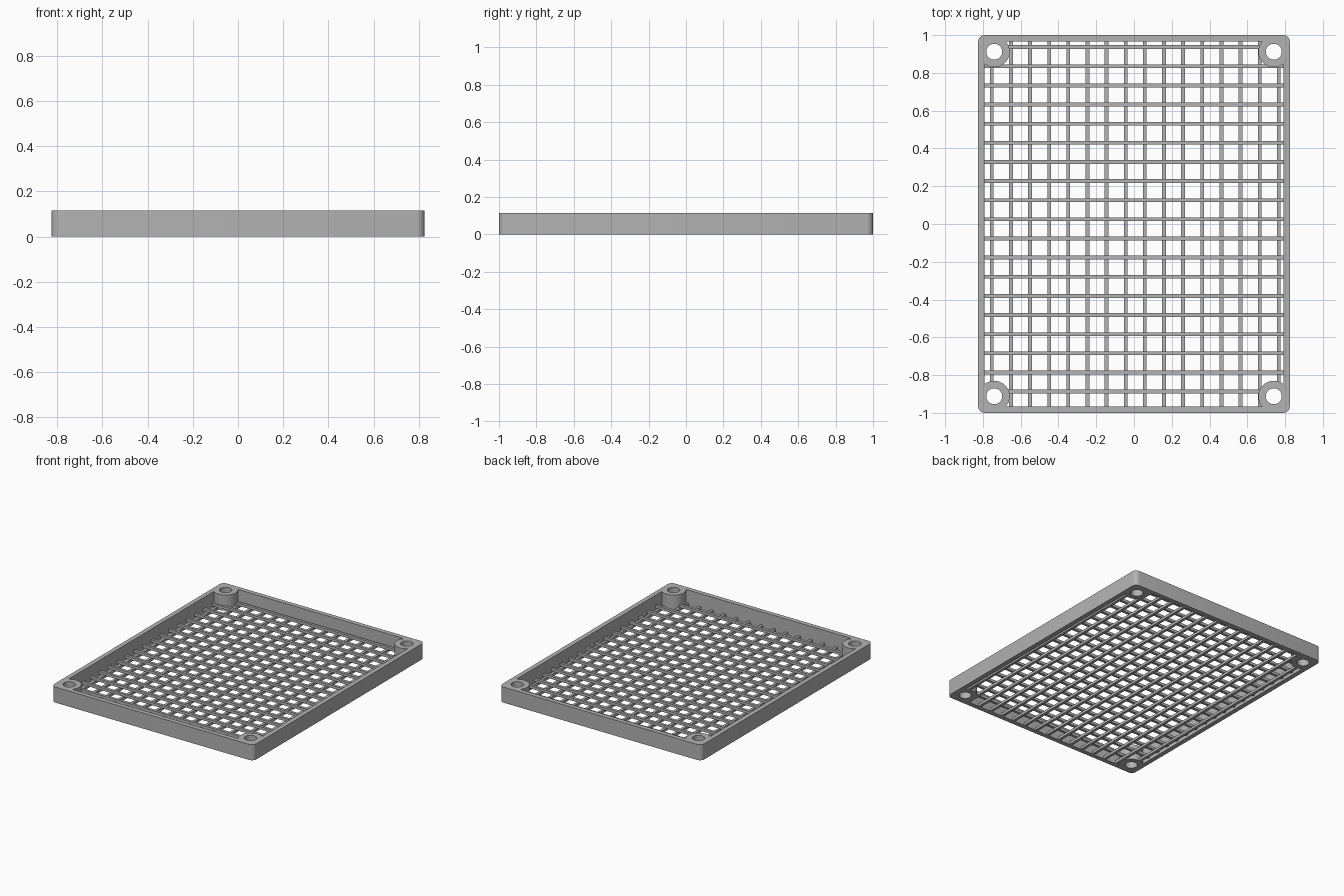
import bpy, bmesh, math

cube = bpy.data.objects.get("Cube")
if cube:
    bpy.data.objects.remove(cube, do_unlink=True)

HX, HY, HEIGHT = 0.825, 1.0, 0.115
WALL, CORNER = 0.034, 0.035
BOSS_X, BOSS_Y, BOSS_R, HOLE_R = 0.74, 0.912, 0.082, 0.042
BAR, PITCH = 0.02, 0.1013

grey = bpy.data.materials.new("plain grey")
grey.use_nodes = True
colour = (0.45, 0.45, 0.45, 1)
grey.diffuse_color = colour
grey.node_tree.nodes["Principled BSDF"].inputs["Base Color"].default_value = colour


def add_object(name, bm):
    bmesh.ops.recalc_face_normals(bm, faces=bm.faces)
    mesh = bpy.data.meshes.new(name)
    bm.to_mesh(mesh)
    bm.free()
    mesh.materials.append(grey)
    obj = bpy.data.objects.new(name, mesh)
    bpy.context.collection.objects.link(obj)
    bpy.ops.object.select_all(action='DESELECT')
    obj.select_set(True)
    bpy.context.view_layer.objects.active = obj
    bpy.ops.object.shade_smooth_by_angle(angle=math.radians(30))


def tube(bm, outer, inner):
    """Upright tube between two matching closed outlines."""
    rings = [[bm.verts.new((x, y, z)) for x, y in loop]
             for loop, z in ((outer, 0), (outer, HEIGHT), (inner, HEIGHT), (inner, 0))]
    n = len(outer)
    for r in range(4):
        a, b = rings[r], rings[(r + 1) % 4]
        for i in range(n):
            j = (i + 1) % n
            bm.faces.new((a[i], a[j], b[j], b[i]))


def rounded_rect(hx, hy, radius, steps=5):
    points = []
    for k, (sx, sy) in enumerate(((1, 1), (-1, 1), (-1, -1), (1, -1))):
        for s in range(steps + 1):
            a = math.pi / 2 * (k + s / steps)
            points.append((sx * (hx - radius) + radius * math.cos(a),
                           sy * (hy - radius) + radius * math.sin(a)))
    return points


def circle(cx, cy, r, n=40):
    return [(cx + r * math.cos(math.tau * i / n), cy + r * math.sin(math.tau * i / n))
            for i in range(n)]


def box(bm, x0, x1, y0, y1, z0, z1):
    verts = bmesh.ops.create_cube(bm, size=1)["verts"]
    bmesh.ops.scale(bm, vec=(x1 - x0, y1 - y0, z1 - z0), verts=verts)
    bmesh.ops.translate(bm, vec=((x0 + x1) / 2, (y0 + y1) / 2, (z0 + z1) / 2), verts=verts)


# Outer frame with rounded corners
bm = bmesh.new()
tube(bm, rounded_rect(HX, HY, CORNER), rounded_rect(HX - WALL, HY - WALL, 0.004))
add_object("outer_frame", bm)

# Screw bosses, one in each corner
bm = bmesh.new()
for sx in (-1, 1):
    for sy in (-1, 1):
        cx, cy = sx * BOSS_X, sy * BOSS_Y
        tube(bm, circle(cx, cy, BOSS_R), circle(cx, cy, HOLE_R))
add_object("corner_bosses", bm)

# Lower layer of bars running front to back, stopping short of the screw holes
bm = bmesh.new()
for i in range(16):
    x = -0.753 + i * PITCH
    end = BOSS_Y - 0.06 if abs(abs(x) - BOSS_X) < 0.06 else HY - WALL / 2
    box(bm, x - BAR / 2, x + BAR / 2, -end, end, 0, 0.02)
add_object("lower_grille_bars", bm)

# Upper layer of bars running side to side
bm = bmesh.new()
for i in range(19):
    y = -0.887 + i * PITCH
    end = BOSS_X - 0.06 if abs(abs(y) - BOSS_Y) < 0.06 else HX - WALL / 2
    box(bm, -end, end, y - BAR / 2, y + BAR / 2, 0.018, 0.038)
add_object("upper_grille_bars", bm)
